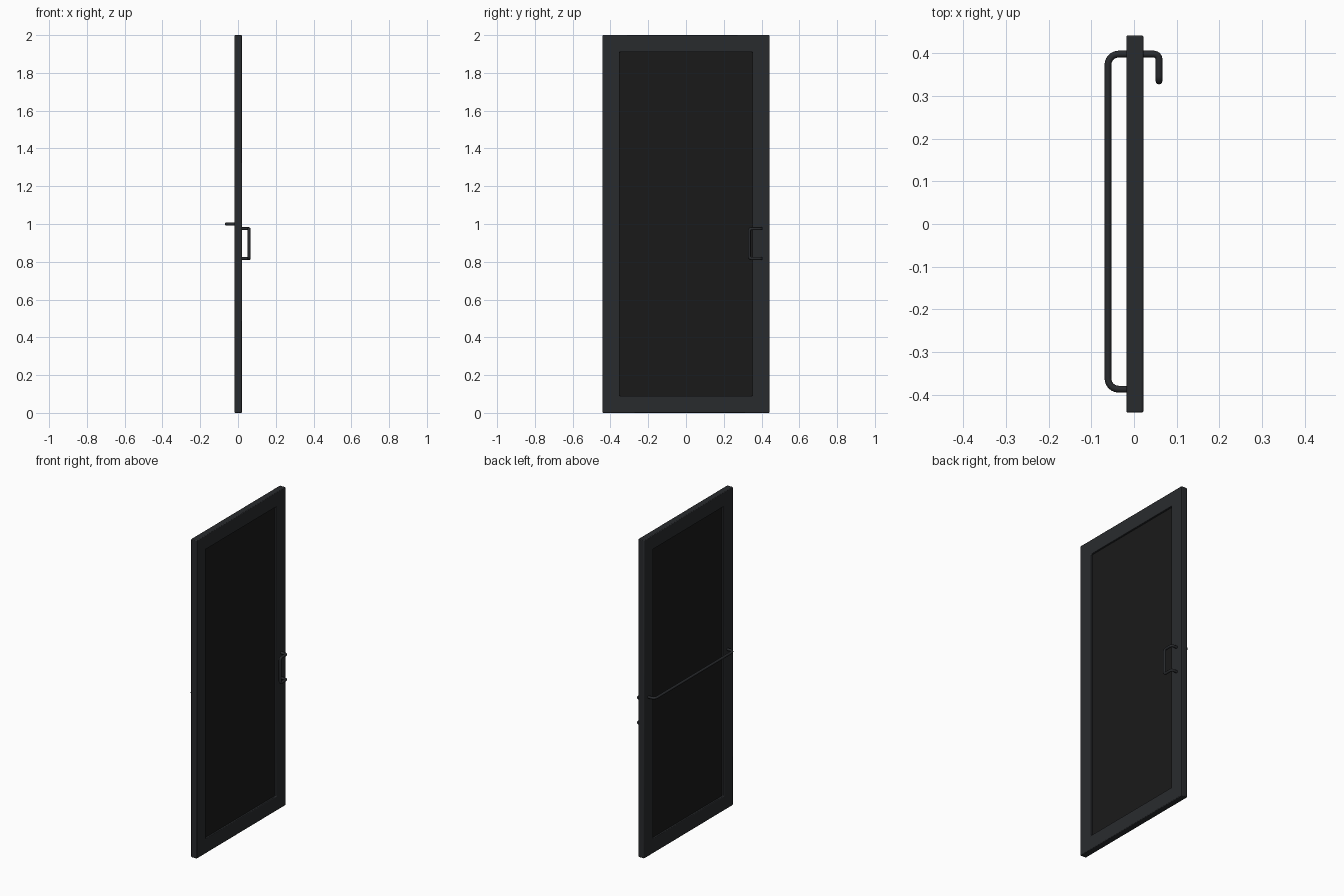
import bpy, bmesh, math
from mathutils import Vector

if "Cube" in bpy.data.objects:
    bpy.data.objects.remove(bpy.data.objects["Cube"])

XC, THICK = 0.002, 0.04
HY, HEIGHT, BORDER = 0.442, 2.0, 0.09


def material(name, color):
    m = bpy.data.materials.new(name)
    m.diffuse_color = color
    m.use_nodes = True
    m.node_tree.nodes["Principled BSDF"].inputs["Base Color"].default_value = m.diffuse_color
    return m


black = material("black_metal", (0.022, 0.024, 0.027, 1))
dark = material("dark_glass", (0.01, 0.01, 0.01, 0.95))


def finish(obj, mat):
    obj.data.materials.append(mat)
    bpy.ops.object.select_all(action='DESELECT')
    obj.select_set(True)
    bpy.context.view_layer.objects.active = obj


def fillet(points, radius, steps=6):
    """Round the inner corners of a polyline."""
    pts = [Vector(p) for p in points]
    out = [pts[0]]
    for a, b, c in zip(pts, pts[1:], pts[2:]):
        p, q = b + (a - b).normalized() * radius, b + (c - b).normalized() * radius
        centre = p + q - b
        for i in range(steps + 1):
            t = math.pi / 2 * i / steps
            out.append(centre + (p - centre) * math.cos(t) + (q - centre) * math.sin(t))
    return out + [pts[-1]]


def tube(name, points, corner, radius=0.008):
    path = fillet(points, corner)
    cu = bpy.data.curves.new(name, 'CURVE')
    cu.dimensions = '3D'
    cu.bevel_depth = radius
    cu.bevel_resolution = 4
    cu.use_fill_caps = True
    sp = cu.splines.new('POLY')
    sp.points.add(len(path) - 1)
    for pt, co in zip(sp.points, path):
        pt.co = (*co, 1)
    obj = bpy.data.objects.new(name, cu)
    bpy.context.collection.objects.link(obj)
    finish(obj, black)
    bpy.ops.object.convert(target='MESH')
    bpy.ops.object.shade_smooth_by_angle(angle=math.radians(40))


# Door frame: four mitred rails from a rectangular section
bm = bmesh.new()
rings = []
for inset, x in ((0, -1), (0, 1), (BORDER, 1), (BORDER, -1)):
    y, z0, z1 = HY - inset, inset, HEIGHT - inset
    rings.append([bm.verts.new((XC + x * THICK / 2, *c))
                  for c in ((-y, z0), (y, z0), (y, z1), (-y, z1))])
for i in range(4):
    a, b = rings[i], rings[(i + 1) % 4]
    for j in range(4):
        k = (j + 1) % 4
        bm.faces.new((a[j], a[k], b[k], b[j]))
bmesh.ops.recalc_face_normals(bm, faces=bm.faces)
me = bpy.data.meshes.new("door_frame")
bm.to_mesh(me)
bm.free()
frame = bpy.data.objects.new("door_frame", me)
bpy.context.collection.objects.link(frame)
finish(frame, black)
bev = frame.modifiers.new("soft_edges", 'BEVEL')
bev.width, bev.segments = 0.004, 2
bpy.ops.object.shade_smooth_by_angle(angle=math.radians(30))

# Recessed pane
bpy.ops.mesh.primitive_cube_add(size=1, location=(XC, 0, HEIGHT / 2))
pane = bpy.context.object
pane.name = "pane"
pane.scale = (0.014, 2 * (HY - BORDER) + 0.004, HEIGHT - 2 * BORDER + 0.004)
finish(pane, dark)

# Horizontal push bar on the -x face
tube("push_bar", [(-0.015, -0.387, 1.0), (-0.061, -0.387, 1.0),
                  (-0.061, 0.398, 1.0), (-0.015, 0.398, 1.0)], 0.025)

# Offset pull handle on the +x face
zt, zb = 0.975, 0.817
tube("pull_handle", [(0.018, 0.398, zt), (0.0585, 0.398, zt), (0.0585, 0.335, zt),
                     (0.0585, 0.335, zb), (0.0585, 0.398, zb), (0.018, 0.398, zb)], 0.012)
